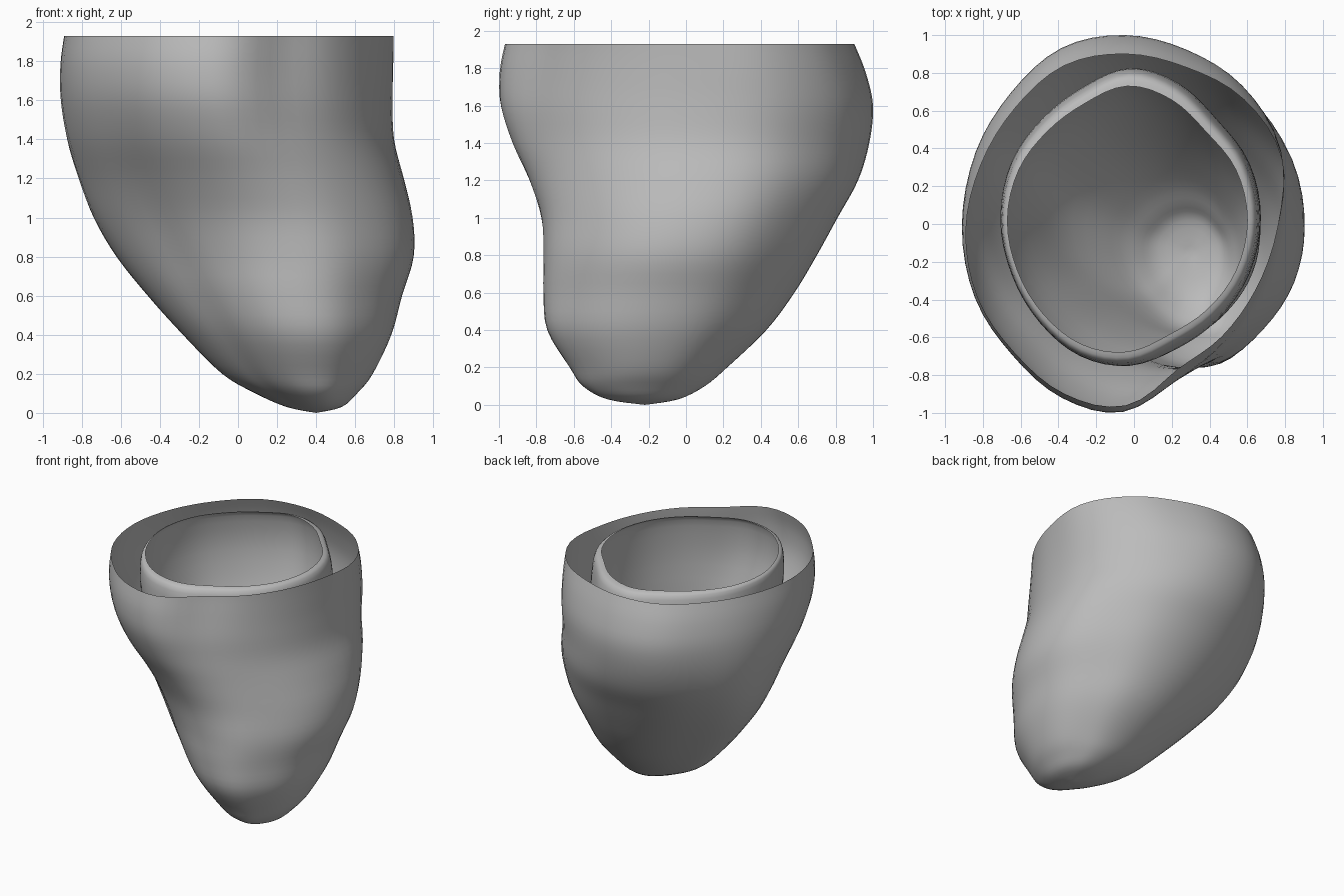
import bpy, bmesh, math

cube = bpy.data.objects.get("Cube")
if cube:
    bpy.data.objects.remove(cube, do_unlink=True)

SEGMENTS = 64
STEPS = 4

grey = bpy.data.materials.new("plain grey")
grey.use_nodes = True
colour = (0.5, 0.5, 0.5, 1)
grey.diffuse_color = colour
grey.node_tree.nodes["Principled BSDF"].inputs["Base Color"].default_value = colour


def spline(a, b, c, d, t):
    """Smooth interpolation from b to c."""
    return b + 0.5 * t * (c - a + t * (2 * a - 5 * b + 4 * c - d + t * (3 * (b - c) + d - a)))


def radial_factor(table, angle):
    """Closed smooth curve through evenly spaced radial factors."""
    n = len(table)
    position = angle / math.tau * n
    i = int(position)
    return spline(*(table[(i + k) % n] for k in (-1, 0, 1, 2)), position - i)


def refine(rows):
    """Add smooth in-between rows to a list of section extents."""
    last = len(rows) - 1
    result = []
    for i in range(last):
        picks = [rows[min(max(i + k, 0), last)] for k in (-1, 0, 1, 2)]
        for s in range(STEPS):
            result.append([spline(*column, s / STEPS) for column in zip(*picks)])
    return result + [list(rows[-1])]


def build_cup(name, rows, rim_shape):
    """Loft an open cup through sections given as z, left, right, front, back."""
    bm = bmesh.new()
    rings = []
    sections = refine(rows)
    for z, x0, x1, y0, y1 in sections[:-1]:
        blend = min(max((z - BLEND_START) / (RIM_HEIGHT - BLEND_START), 0), 1)
        blend = blend * blend * (3 - 2 * blend)
        ring = []
        for j in range(SEGMENTS):
            a = math.tau * j / SEGMENTS
            low, high = radial_factor(LOWER_SHAPE, a), radial_factor(rim_shape, a)
            k = low + (high - low) * blend
            ring.append(bm.verts.new(((x0 + x1 + (x1 - x0) * k * math.cos(a)) / 2,
                                      (y0 + y1 + (y1 - y0) * k * math.sin(a)) / 2, z)))
        rings.append(ring)
    for upper, lower in zip(rings, rings[1:]):
        for j in range(SEGMENTS):
            n = (j + 1) % SEGMENTS
            bm.faces.new((upper[j], lower[j], lower[n], upper[n]))
    # close the rounded tip
    z, x, _, y, _ = sections[-1]
    tip = bm.verts.new((x, y, z))
    for j in range(SEGMENTS):
        bm.faces.new((rings[-1][j], tip, rings[-1][(j + 1) % SEGMENTS]))
    for face in bm.faces:
        face.smooth = True
    mesh = bpy.data.meshes.new(name)
    bm.to_mesh(mesh)
    bm.free()
    mesh.materials.append(grey)
    obj = bpy.data.objects.new(name, mesh)
    bpy.context.collection.objects.link(obj)
    return obj


RIM_HEIGHT = 1.93
BLEND_START = 0.7

# Radial factors, counter-clockwise from +x
OUTER_RIM = (.95, 1.06, 1.05, 1, 1, 1.01, .98, .98, 1, 1, .98, 1, .99, .85, .85, .88)
INNER_RIM = (1, .98, .93, .97, 1, .94, .94, .98, 1, .99, .99, 1, .98, .92, .94, .98)
LOWER_SHAPE = (1, 1, .98, 1, 1, 1, 1.01, 1.05, .98, .89, .83, .88, .98, 1.05, 1.02, 1.01)

# Outer wall, from the rim down to the tip
build_cup("outer_wall", (
    (RIM_HEIGHT, -.89, .8, -.97, .9),
    (1.78, -.91, .8, -1, .96),
    (1.6, -.91, .8, -1, 1),
    (1.4, -.88, .81, -.94, .98),
    (1.2, -.82, .86, -.85, .92),
    (1, -.74, .9, -.78, .81),
    (.8, -.62, .9, -.76, .7),
    (.6, -.46, .84, -.76, .58),
    (.4, -.28, .785, -.74, .43),
    (.2, -.08, .69, -.62, .22),
    (.1, .09, .61, -.55, .1),
    (.03, .25, .53, -.42, -.04),
    (0, .4, .4, -.22, -.22)), OUTER_RIM)

# Inner cup, with its shoulder turned in towards the rim
build_cup("inner_cup", (
    (RIM_HEIGHT, -.67, .6, -.69, .73),
    (1.88, -.7, .65, -.75, .8),
    (1.6, -.7, .67, -.76, .82),
    (1.2, -.59, .67, -.66, .71),
    (.8, -.39, .66, -.59, .47),
    (.5, -.12, .58, -.56, .24),
    (.38, .02, .52, -.47, .11),
    (.31, .13, .45, -.34, .02),
    (.28, .3, .3, -.15, -.15)), INNER_RIM)
